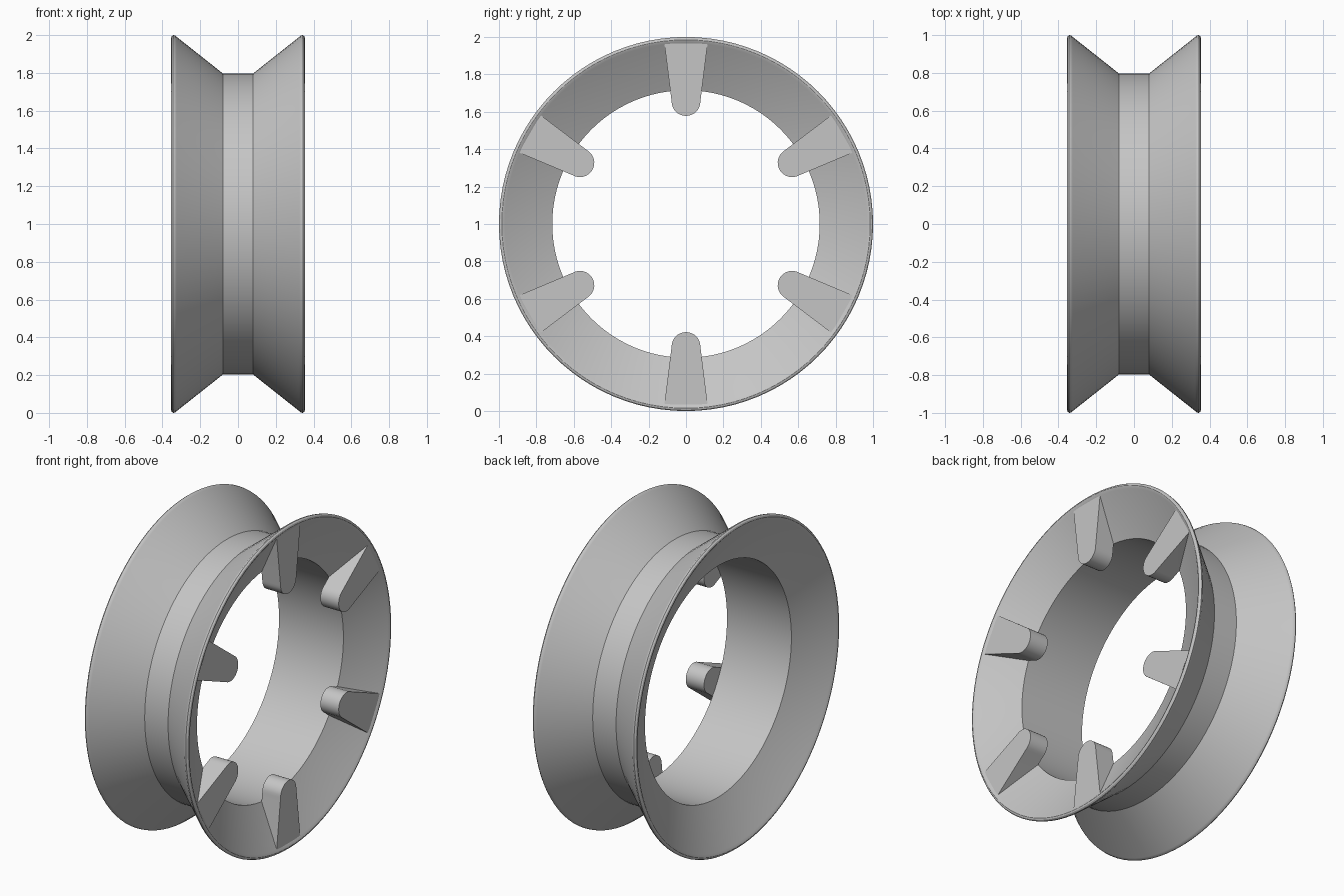
import bpy, bmesh, math
from mathutils import Matrix, Vector

cube = bpy.data.objects.get("Cube")
if cube:
    bpy.data.objects.remove(cube, do_unlink=True)

SEGMENTS = 96
LUGS = 6
FACE_X, BACK_X = 0.345, 0.22

grey = bpy.data.materials.new("plain grey")
grey.use_nodes = True
colour = (0.56, 0.56, 0.56, 1)
grey.diffuse_color = colour
grey.node_tree.nodes["Principled BSDF"].inputs["Base Color"].default_value = colour


def finish(name, bm, angle):
    """Turn a bmesh into a shaded object standing on the ground."""
    bmesh.ops.recalc_face_normals(bm, faces=bm.faces)
    mesh = bpy.data.meshes.new(name)
    bm.to_mesh(mesh)
    bm.free()
    mesh.materials.append(grey)
    obj = bpy.data.objects.new(name, mesh)
    bpy.context.collection.objects.link(obj)
    obj.location.z = 1
    bpy.ops.object.select_all(action='DESELECT')
    obj.select_set(True)
    bpy.context.view_layer.objects.active = obj
    bpy.ops.object.shade_smooth_by_angle(angle=math.radians(angle))
    return obj


# Grooved ring: half profile (x, radius) mirrored, then revolved about x
half = [(0.08, 0.797), (0.325, 0.991), (0.333, 0.998), (0.343, 1.0), (0.351, 0.994),
        (0.354, 0.985), (0.352, 0.978), (FACE_X, 0.968), (BACK_X, 0.715)]
profile = half + [(-x, r) for x, r in reversed(half)]
bm = bmesh.new()
rings = []
for i in range(SEGMENTS):
    a = 2 * math.pi * i / SEGMENTS
    rings.append([bm.verts.new((x, r * math.cos(a), r * math.sin(a))) for x, r in profile])
for i, ring in enumerate(rings):
    following = rings[(i + 1) % SEGMENTS]
    for j in range(len(profile)):
        k = (j + 1) % len(profile)
        bm.faces.new((ring[j], ring[k], following[k], following[j]))
finish("grooved_ring", bm, 30)


# Lugs: tapered tongues with round tips, seated in the flare on the left side
def lug_outline(x, outer):
    tip_radius, tip_centre, steps = 0.077, 0.655, 16
    width = 0.077 + (outer - tip_centre) * 0.125
    points = [Vector((x, -width, outer))]
    for i in range(steps + 1):
        a = math.pi * (1 + i / steps)
        points.append(Vector((x, tip_radius * math.cos(a), tip_centre + tip_radius * math.sin(a))))
    return points + [Vector((x, width, outer))]


for n in range(LUGS):
    bm = bmesh.new()
    front = [bm.verts.new(p) for p in lug_outline(FACE_X, 0.965)]
    back = [bm.verts.new(p) for p in lug_outline(BACK_X, 0.8)]
    bm.faces.new(front)
    bm.faces.new(back)
    for i in range(len(front)):
        j = (i + 1) % len(front)
        bm.faces.new((front[i], front[j], back[j], back[i]))
    bm.transform(Matrix.Rotation(2 * math.pi * n / LUGS, 4, 'X'))
    finish(f"lug_{n + 1}", bm, 30)
